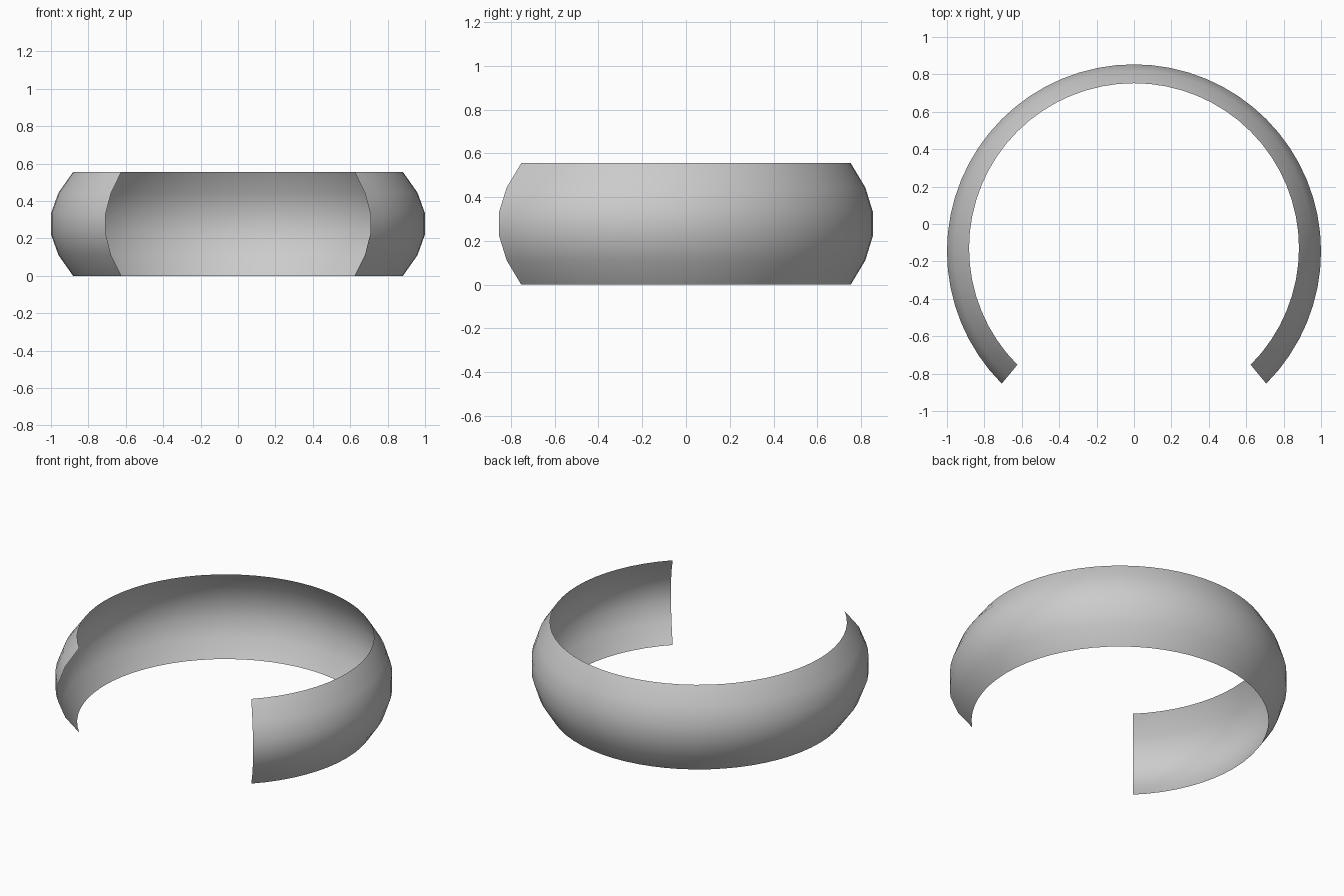
import bpy, bmesh, math

if "Cube" in bpy.data.objects:
    bpy.data.objects.remove(bpy.data.objects["Cube"])

SEGMENTS = 48            # steps around the 270 degree sweep
ROWS = 5                 # flat bands up the bulged profile
HEIGHT = 0.555
CENTRE_Y = -(1 - math.sqrt(0.5)) / 2

# Profile as (scale, height) pairs: bulged in the middle, drawn in at the rims
scales = [0.882, 0.96, 1.0, 1.0, 0.96, 0.882]
profile = [(s, HEIGHT * i / ROWS) for i, s in enumerate(scales)]

# Open cuff: three-quarter arc with its gap at the front, each row scaled about the origin
bm = bmesh.new()
rows = []
for s, z in profile:
    row = []
    for i in range(SEGMENTS + 1):
        a = math.radians(-45 + 270 * i / SEGMENTS)
        row.append(bm.verts.new((s * math.cos(a), s * (math.sin(a) + CENTRE_Y), z)))
    rows.append(row)
for lower, upper in zip(rows, rows[1:]):
    for i in range(SEGMENTS):
        bm.faces.new((lower[i], lower[i + 1], upper[i + 1], upper[i]))

mesh = bpy.data.meshes.new("open_cuff_band")
bm.to_mesh(mesh)
bm.free()
band = bpy.data.objects.new("open_cuff_band", mesh)
bpy.context.collection.objects.link(band)

# Smooth shading over the curved band
for poly in mesh.polygons:
    poly.use_smooth = True
